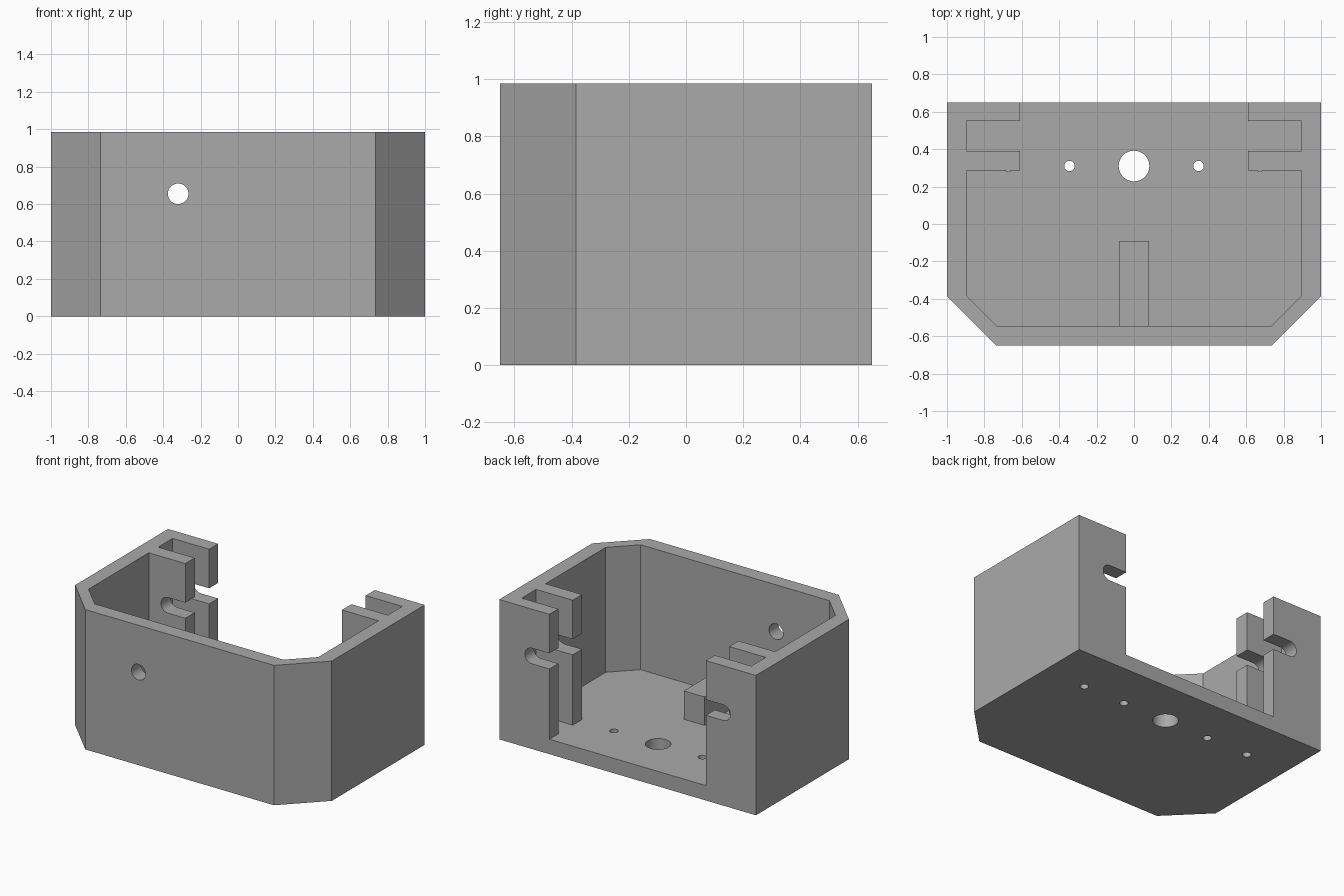
import bpy, bmesh, math
from mathutils import Matrix

if "Cube" in bpy.data.objects:
    bpy.data.objects.remove(bpy.data.objects["Cube"], do_unlink=True)

HEIGHT, FLOOR, BACK = 0.985, 0.105, 0.65
OVER = 0.1  # extra reach of the cutters

grey = bpy.data.materials.new("plain grey")
grey.use_nodes = True
grey.diffuse_color = (0.4, 0.4, 0.4, 1)
grey.node_tree.nodes["Principled BSDF"].inputs["Base Color"].default_value = (0.4, 0.4, 0.4, 1)


def finish(name, bm):
    bmesh.ops.recalc_face_normals(bm, faces=bm.faces)
    mesh = bpy.data.meshes.new(name)
    bm.to_mesh(mesh)
    bm.free()
    mesh.materials.append(grey)
    obj = bpy.data.objects.new(name, mesh)
    bpy.context.collection.objects.link(obj)
    return obj


def prism(name, half, z0, z1):
    """Extrude an outline given by its +x half, mirrored to the other side."""
    outline = half + [(-x, y) for x, y in reversed(half)]
    bm = bmesh.new()
    face = bm.faces.new([bm.verts.new((x, y, z0)) for x, y in outline])
    top = bmesh.ops.extrude_face_region(bm, geom=[face])["geom"]
    bmesh.ops.translate(bm, vec=(0, 0, z1 - z0),
                        verts=[v for v in top if isinstance(v, bmesh.types.BMVert)])
    return finish(name, bm)


def cylinder(name, centre, radius, depth, along_y=False):
    bm = bmesh.new()
    turn = Matrix.Rotation(math.pi / 2 if along_y else 0, 4, "X")
    bmesh.ops.create_cone(bm, cap_ends=True, segments=40, radius1=radius, radius2=radius,
                          depth=depth, matrix=Matrix.Translation(centre) @ turn)
    return finish(name, bm)


def slot(name, side):
    """Round-ended horizontal slot, open toward the middle."""
    radius, inner, end, z = 0.055, 0.5, 0.745, 0.655
    pts = [(inner, z + radius), (inner, z - radius)]
    for i in range(21):
        a = -math.pi / 2 + math.pi * i / 20
        pts.append((end + radius * math.cos(a), z + radius * math.sin(a)))
    bm = bmesh.new()
    face = bm.faces.new([bm.verts.new((side * x, 0.2, z)) for x, z in pts])
    far = bmesh.ops.extrude_face_region(bm, geom=[face])["geom"]
    bmesh.ops.translate(bm, vec=(0, 0.6, 0),
                        verts=[v for v in far if isinstance(v, bmesh.types.BMVert)])
    return finish(name, bm)


def apply_boolean(obj, tool, operation):
    mod = obj.modifiers.new("cut", "BOOLEAN")
    mod.object, mod.operation, mod.solver = tool, operation, "EXACT"
    bpy.context.view_layer.objects.active = obj
    bpy.ops.object.modifier_apply(modifier=mod.name)
    bpy.data.objects.remove(tool, do_unlink=True)


# Solid case with chamfered front corners
case = prism("open_case", [(0.735, -BACK), (1, -0.385), (1, BACK)], 0, HEIGHT)

# Cavity, leaving the walls, the ribs, the grooves and the back lips
cavity = [(0.735, -0.545), (0.895, -0.385), (0.895, 0.285), (0.61, 0.285), (0.61, 0.39),
          (0.895, 0.39), (0.895, 0.55), (0.61, 0.55), (0.61, BACK + OVER)]
cutters = [prism("cavity_cutter", cavity, FLOOR, HEIGHT + OVER)]

# Slots through ribs and lips, small floor holes, blind holes under the ribs
for side in (-1, 1):
    cutters.append(slot("slot_cutter", side))
    cutters.append(cylinder("floor_hole_cutter", (side * 0.345, 0.31, 0), 0.028, 0.4))
    cutters.append(cylinder("blind_hole_cutter", (side * 0.672, 0.31, 0), 0.028, 2 * FLOOR))

# Large floor hole and front wall hole
cutters.append(cylinder("centre_hole_cutter", (0, 0.31, 0), 0.082, 0.4))
cutters.append(cylinder("front_hole_cutter", (-0.32, -0.6, 0.655), 0.055, 0.3, True))
for tool in cutters:
    apply_boolean(case, tool, "DIFFERENCE")

# Block on the floor against the front wall
block = prism("floor_block", [(0.08, -0.6), (0.08, -0.09)], FLOOR - 0.05, 0.305)
apply_boolean(case, block, "UNION")

# Smooth hole walls, crisp edges elsewhere
bpy.ops.object.select_all(action="DESELECT")
case.select_set(True)
bpy.context.view_layer.objects.active = case
bpy.ops.object.shade_smooth_by_angle(angle=math.radians(30))
